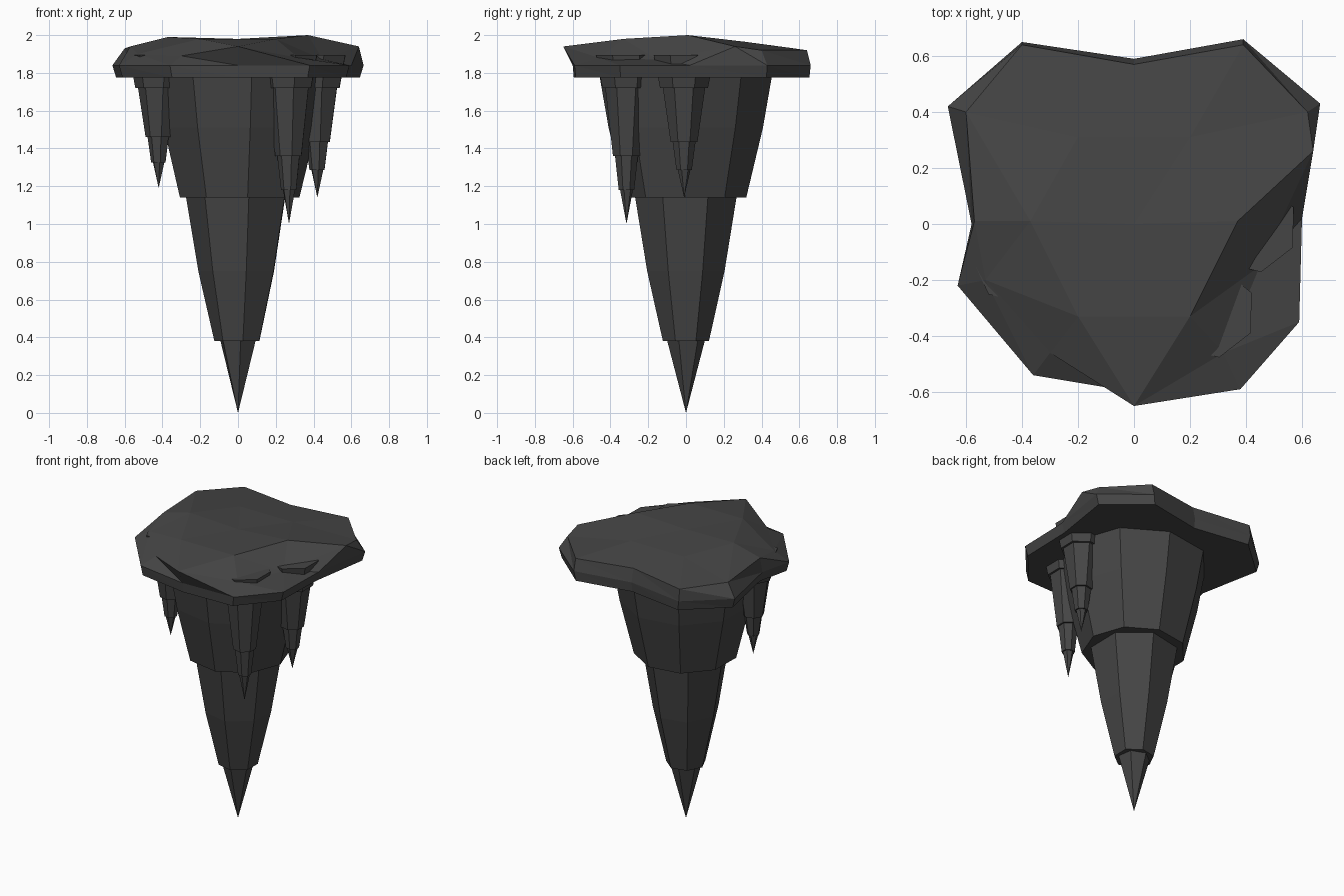
import bpy, bmesh, math

cube = bpy.data.objects.get("Cube")
if cube:
    bpy.data.objects.remove(cube, do_unlink=True)

stone = bpy.data.materials.new("dark_grey_stone")
stone.use_nodes = True
GREY = (0.06, 0.06, 0.06, 1)
stone.diffuse_color = GREY
stone.node_tree.nodes["Principled BSDF"].inputs["Base Color"].default_value = GREY


def finish(name, bm):
    bmesh.ops.recalc_face_normals(bm, faces=bm.faces)
    mesh = bpy.data.meshes.new(name)
    bm.to_mesh(mesh)
    bm.free()
    mesh.materials.append(stone)
    obj = bpy.data.objects.new(name, mesh)
    bpy.context.collection.objects.link(obj)


def spike(name, sides, phase, profile, x=0, y=0):
    """Faceted solid through (radius, z) rings; radius 0 closes to a point."""
    bm = bmesh.new()
    rings = []
    for r, z in profile:
        angles = [math.radians(phase + 360 * i / sides) for i in range(sides if r else 1)]
        rings.append([bm.verts.new((x + r * math.cos(a), y + r * math.sin(a), z)) for a in angles])
    for a, b in zip(rings, rings[1:]):
        for i in range(sides):
            j = (i + 1) % sides
            if len(b) == 1:
                bm.faces.new((a[i], a[j], b[0]))
            else:
                bm.faces.new((a[i], a[j], b[j], b[i]))
    for ring in (rings[0], rings[-1]):
        if len(ring) > 1:
            bm.faces.new(ring)
    finish(name, bm)


# Main stalactite: three nested, tapering sections
spike("main_upper_section", 9, -81, [(.47, 1.82), (.415, 1.51), (.325, 1.14)])
spike("main_middle_section", 7, -78, [(.275, 1.16), (.275, 1.14), (.21, .75), (.125, .38)])
spike("main_tip", 6, -82, [(.1, .4), (.1, .38), (0, 0)])

# Small stalactites, each with a collar, two stepped sections and a tip
for name, x, y, tip, s in (("front", .27, -.315, 1.0, 1), ("left", .42, -.01, 1.14, 1),
                           ("right", -.42, -.13, 1.19, .95)):
    drop = 1.78 - tip
    z1, z2 = 1.78 - .54 * drop, 1.78 - .77 * drop
    spike(name + "_collar", 7, -78, [(.165 * s, 1.895), (.13 * s, 1.72)], x, y)
    spike(name + "_body", 7, -78, [(.12 * s, 1.76), (.115 * s, 1.72), (.073 * s, z1)], x, y)
    spike(name + "_lower_body", 7, -78, [(.062 * s, z1 + .02), (.062 * s, z1), (.042 * s, z2)], x, y)
    spike(name + "_tip", 6, -82, [(.034 * s, z2 + .02), (.034 * s, z2), (0, tip)], x, y)

# Rock cap: upper rim, middle rim and lower rim, counter-clockwise from the front
UPPER = [(0, -.65, 1.94), (.32, -.46, 1.88), (.45, -.15, 1.87), (.64, .26, 1.94),
         (.62, .4, 1.92), (.39, .64, 1.92), (0, .57, 1.93), (-.4, .64, 1.92),
         (-.6, .4, 1.93), (-.57, .01, 1.94), (-.53, -.2, 1.9), (-.3, -.46, 1.89)]
MIDDLE = [(0, -.6), (.38, -.59), (.59, -.35), (.6, .02), (.665, .43), (.39, .66),
          (0, .59), (-.4, .65), (-.665, .42), (-.58, 0), (-.63, -.22), (-.36, -.54)]
bm = bmesh.new()
up = [bm.verts.new(p) for p in UPPER]
mid = [bm.verts.new((x, y, 1.84)) for x, y in MIDDLE]
low = [bm.verts.new((x * .97, y * .99, 1.775)) for x, y in MIDDLE]
crown = [bm.verts.new(p) for p in ((.2, -.33, 1.98), (.37, .01, 2), (.2, .31, 1.965),
                                   (-.2, .31, 1.965), (-.37, .01, 1.99), (-.2, -.33, 1.98))]
top = bm.verts.new((0, 0, 1.98))
under = bm.verts.new((0, 0, 1.775))
for i in range(12):
    j = (i + 1) % 12
    for a, b in ((up, mid), (mid, low)):
        bm.faces.new((a[i], b[i], b[j]))
        bm.faces.new((a[i], b[j], a[j]))
    bm.faces.new((low[j], low[i], under))

# Crown facets: each crown corner fans out to three neighbouring rim corners
for k in range(6):
    following = crown[(k + 1) % 6]
    before, beside, after = (up[(2 * k + step) % 12] for step in range(3))
    bm.faces.new((crown[k], following, top))
    bm.faces.new((crown[k], before, beside))
    bm.faces.new((crown[k], beside, after))
    bm.faces.new((crown[k], after, following))
finish("rock_cap", bm)
